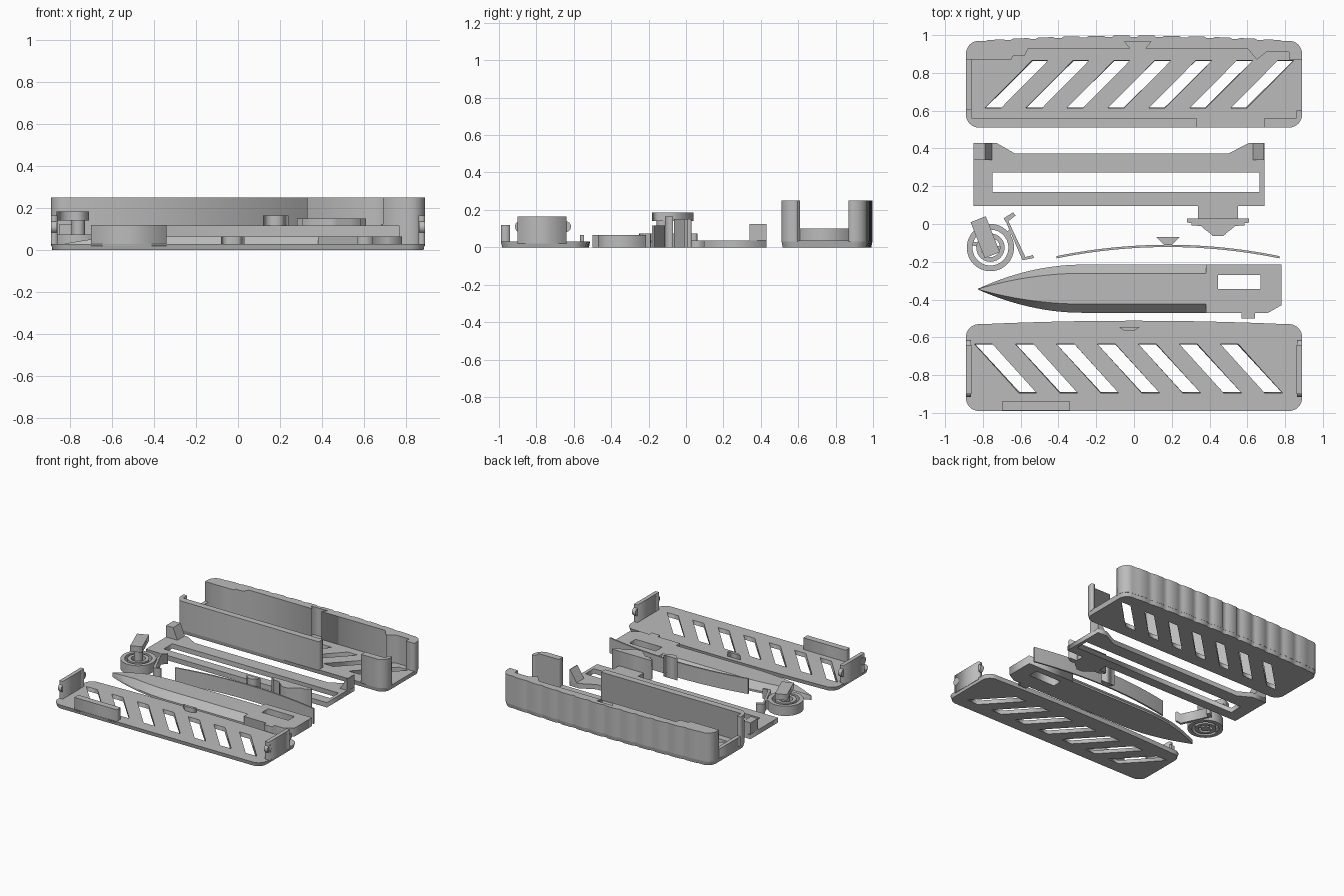
import bpy, bmesh, math
from mathutils import Vector, Matrix

cube = bpy.data.objects.get("Cube")
if cube:
    bpy.data.objects.remove(cube)

grey = bpy.data.materials.new("plain_grey")
grey.use_nodes = True
grey.diffuse_color = (0.5, 0.5, 0.5, 1)
grey.node_tree.nodes["Principled BSDF"].inputs["Base Color"].default_value = (0.5, 0.5, 0.5, 1)


def add_mesh(name, mesh):
    mesh.materials.clear()
    mesh.materials.append(grey)
    ob = bpy.data.objects.new(name, mesh)
    bpy.context.collection.objects.link(ob)
    return ob


def from_bmesh(name, bm):
    bmesh.ops.recalc_face_normals(bm, faces=bm.faces)
    mesh = bpy.data.meshes.new(name)
    bm.to_mesh(mesh)
    bm.free()
    return add_mesh(name, mesh)


def smooth(ob):
    bpy.ops.object.select_all(action='DESELECT')
    ob.select_set(True)
    bpy.context.view_layer.objects.active = ob
    bpy.ops.object.shade_smooth_by_angle(angle=math.radians(25))


def slab(name, outline, z0, z1, holes=()):
    """Extrude a flat outline with holes between two heights."""
    cu = bpy.data.curves.new(name, 'CURVE')
    cu.dimensions, cu.fill_mode, cu.extrude = '2D', 'BOTH', (z1 - z0) / 2
    for loop in [outline, *holes]:
        sp = cu.splines.new('POLY')
        sp.points.add(len(loop) - 1)
        for p, (x, y) in zip(sp.points, loop):
            p.co = (x, y, 0, 1)
        sp.use_cyclic_u = True
    tmp = bpy.data.objects.new(name, cu)
    mesh = bpy.data.meshes.new_from_object(tmp)
    bpy.data.objects.remove(tmp)
    bm = bmesh.new()
    bm.from_mesh(mesh)
    bpy.data.meshes.remove(mesh)
    bmesh.ops.remove_doubles(bm, verts=bm.verts, dist=1e-5)
    bmesh.ops.translate(bm, verts=bm.verts, vec=(0, 0, (z0 + z1) / 2))
    return from_bmesh(name, bm)


def rect(x0, x1, y0, y1):
    return [(x0, y0), (x1, y0), (x1, y1), (x0, y1)]


def box(name, x0, x1, y0, y1, z0, z1):
    return slab(name, rect(x0, x1, y0, y1), z0, z1)


def arc(cx, cy, r, a0, a1, n=8):
    angles = [math.radians(a0 + (a1 - a0) * i / n) for i in range(n + 1)]
    return [(cx + r * math.cos(a), cy + r * math.sin(a)) for a in angles]


def loft(name, rings):
    bm = bmesh.new()
    loops = [[bm.verts.new(p) for p in ring] for ring in rings]
    for a, b in zip(loops, loops[1:]):
        for i in range(len(a)):
            j = (i + 1) % len(a)
            bm.faces.new((a[i], a[j], b[j], b[i]))
    bm.faces.new(loops[0])
    bm.faces.new(loops[-1])
    return from_bmesh(name, bm)


def chamfer_base(ob, cy):
    """Pull the underside in slightly for a chamfered lower edge."""
    for v in ob.data.vertices:
        if v.co.z < 0.001:
            v.co.x *= 0.992
            v.co.y = cy + (v.co.y - cy) * 0.97


def slots(x, y0, y1, shift, width):
    return [[(x + i * 0.217, y0), (x + i * 0.217 + width, y0),
             (x + i * 0.217 + width + shift, y1), (x + i * 0.217 + shift, y1)] for i in range(7)]


# Deep shell: floor, ribbed back wall, front walls and ends
E = 0.89
front_edge = arc(-0.82, 0.58, 0.07, 180, 270) + arc(0.82, 0.58, 0.07, 270, 360)
ribs = []
for i in range(12):
    for t, lift in ((0.12, 0.0), (0.2, 0.008), (0.8, 0.008), (0.88, 0.0)):
        x = 0.8 - (i + t) * 1.6 / 12
        ribs.append((x, 0.99 - 0.022 * (x / 0.8) ** 2 + lift * (1 - abs(x) / 1.6)))
back_edge = arc(0.82, 0.9, 0.07, 0, 80) + ribs + arc(-0.82, 0.9, 0.07, 100, 180)
floor = slab("shell_floor", front_edge + back_edge, 0, 0.035, slots(-0.79, 0.613, 0.866, 0.25, 0.085))
chamfer_base(floor, 0.75)
inner = [(-E, 0.87), (-0.65, 0.87), (-0.64, 0.89), (-0.58, 0.89), (-0.56, 0.93),
         (-0.02, 0.93), (-0.05, 0.965), (0.09, 0.965), (0.06, 0.93),
         (0.6, 0.93), (0.65, 0.87), (0.7, 0.91), (0.82, 0.91), (0.82, 0.87), (E, 0.87)]
slab("shell_back_wall", inner + back_edge, 0.03, 0.25)
slab("shell_front_wall", arc(-0.82, 0.58, 0.07, 180, 270) + [(0.33, 0.51), (0.33, 0.56),
     (-0.86, 0.56), (-0.86, 0.61), (-E, 0.61)], 0.03, 0.25)
slab("shell_front_corner", [(0.69, 0.51)] + arc(0.82, 0.58, 0.07, 270, 360)
     + [(E, 0.6), (0.86, 0.6), (0.86, 0.56), (0.69, 0.56)], 0.03, 0.25)
box("shell_end_strip", -E, -0.86, 0.6, 0.88, 0.03, 0.1)

# Flat lid with end tabs and latch
lid_back = [(0.8 - i * 0.16, -0.512 - 0.018 * (abs(0.8 - i * 0.16) / 0.8) ** 2) for i in range(11)]
lid_edge = (arc(-0.82, -0.92, 0.07, 180, 270) + arc(0.82, -0.92, 0.07, 270, 360)
            + arc(0.82, -0.6, 0.07, 0, 85) + lid_back + arc(-0.82, -0.6, 0.07, 95, 180))
lid = slab("lid_plate", lid_edge, 0, 0.03, slots(-0.61, -0.895, -0.635, -0.235, 0.095))
chamfer_base(lid, -0.75)
for s, side in ((-1, "right"), (1, "left")):
    box(side + "_lid_tab", min(s * 0.86, s * E), max(s * 0.86, s * E), -0.9, -0.64, 0.02, 0.165)
    for y, end in ((-0.885, "front"), (-0.645, "back")):
        bm = bmesh.new()
        bmesh.ops.create_cone(bm, cap_ends=True, segments=24, radius1=0.03, radius2=0.03, depth=0.028,
                              matrix=Matrix.Translation((s * 0.876, y, 0.11)) @ Matrix.Rotation(math.pi / 2, 4, 'Y'))
        smooth(from_bmesh(f"{side}_{end}_lid_catch", bm))
box("lid_front_wall", -0.7, -0.34, -0.988, -0.94, 0.02, 0.12)
slab("lid_latch", [(-0.05, -0.567), (0.0, -0.567), (0.03, -0.545), (-0.08, -0.545)], 0.02, 0.065)

# Carriage frame with end blocks
slab("carriage_frame", [(-0.85, 0.095), (0.69, 0.095), (0.69, 0.43), (0.61, 0.43), (0.5, 0.373),
     (-0.63, 0.373), (-0.73, 0.43), (-0.85, 0.43)], 0, 0.037, [rect(-0.75, 0.665, 0.17, 0.273)])
for name, xs in (("right_end_block", (-0.85, -0.75, -0.79)), ("left_end_block", (0.69, 0.625, 0.685))):
    loft(name, [[(xs[0], y, 0.03), (xs[1], y, 0.03), (xs[2], y, 0.125), (xs[0], y, 0.125)]
                for y in (0.34, 0.43)])

# Stepped thumb slider joined to the frame
box("slider_stem", 0.34, 0.55, 0.02, 0.1, 0, 0.037)
half = [(0.165, 0.03), (0.165, 0.008), (0.14, 0.005), (0.14, -0.008)]
for i in range(6):
    half += [(0.09 - i * 0.011, -0.01 - i * 0.009), (0.082 - i * 0.011, -0.019 - i * 0.009)]
slab("thumb_slider", [(0.445 + x, y) for x, y in half]
     + [(0.445 - x, y) for x, y in reversed(half)], 0, 0.15)

# Bowed spring strip with its peg
bow = [(-0.41 + i * 1.18 / 24, -0.11 - 0.06 * ((i - 12) / 12) ** 2) for i in range(25)]
smooth(slab("spring_strip", bow + [(x, y - 0.012) for x, y in reversed(bow)], 0, 0.117))
slab("spring_peg", [(0.16, -0.112), (0.2, -0.112), (0.24, -0.07), (0.12, -0.07)], 0, 0.165)

# Tapered blade with sloped edges, and its grip
stations = []
for i in range(17):
    u = (i + 0.15) / 16
    f = 1 - (1 - u) ** 2
    stations.append((-0.83 + 0.56 * u, min(f, 1)))
stations.append((0.38, 1))
rings = []
for x, f in stations:
    yf, yb, b, z = -0.345 - 0.125 * f, -0.345 + 0.13 * f, 0.046 * f, 0.03 + 0.035 * min(1, f * 1.5)
    rings.append([(x, yf, 0), (x, yb, 0), (x, yb, 0.015), (x, yb - b, z), (x, yf + b, z), (x, yf, 0.015)])
smooth(loft("blade", rings))
slab("blade_grip", [(0.38, -0.47), (0.57, -0.47), (0.57, -0.5), (0.64, -0.5), (0.64, -0.47),
     (0.71, -0.47), (0.78, -0.43), (0.78, -0.215), (0.38, -0.215)], 0, 0.065, [rect(0.445, 0.67, -0.345, -0.27)])

# Coiled wheel with an arm on top
WX, WY = -0.76, -0.125
for name, r0, r1 in (("wheel_outer_ring", 0.125, 0.095), ("wheel_inner_ring", 0.075, 0.05)):
    smooth(slab(name, arc(WX, WY, r0, 0, 352.5, 47), 0, 0.075, [arc(WX, WY, r1, 0, 352.5, 47)]))
start, end = Vector((-0.825, 0.025)), Vector((-0.75, -0.165))
side = Vector((0.04, 0.016))
slab("wheel_arm", [start - side, end - side, end + side, start + side], 0.14, 0.185)
slab("wheel_post", [(x + WX, y + WY) for x, y in arc(0, 0, 0.032, 0, 337.5, 15)], 0, 0.145)
slab("wheel_bridge", [(-0.88, -0.11), (-0.71, -0.14), (-0.7, -0.12), (-0.87, -0.09)], 0, 0.05)

# Angled clip beside the wheel
slab("wheel_clip", [(-0.69, 0.03), (-0.64, 0.062), (-0.627, 0.045), (-0.665, 0.015), (-0.575, -0.175),
     (-0.535, -0.165), (-0.53, -0.18), (-0.59, -0.192), (-0.675, 0.005)], 0, 0.075)
slab("clip_link", [(-0.685, -0.05), (-0.66, -0.03), (-0.645, -0.05), (-0.67, -0.075)], 0, 0.075)
